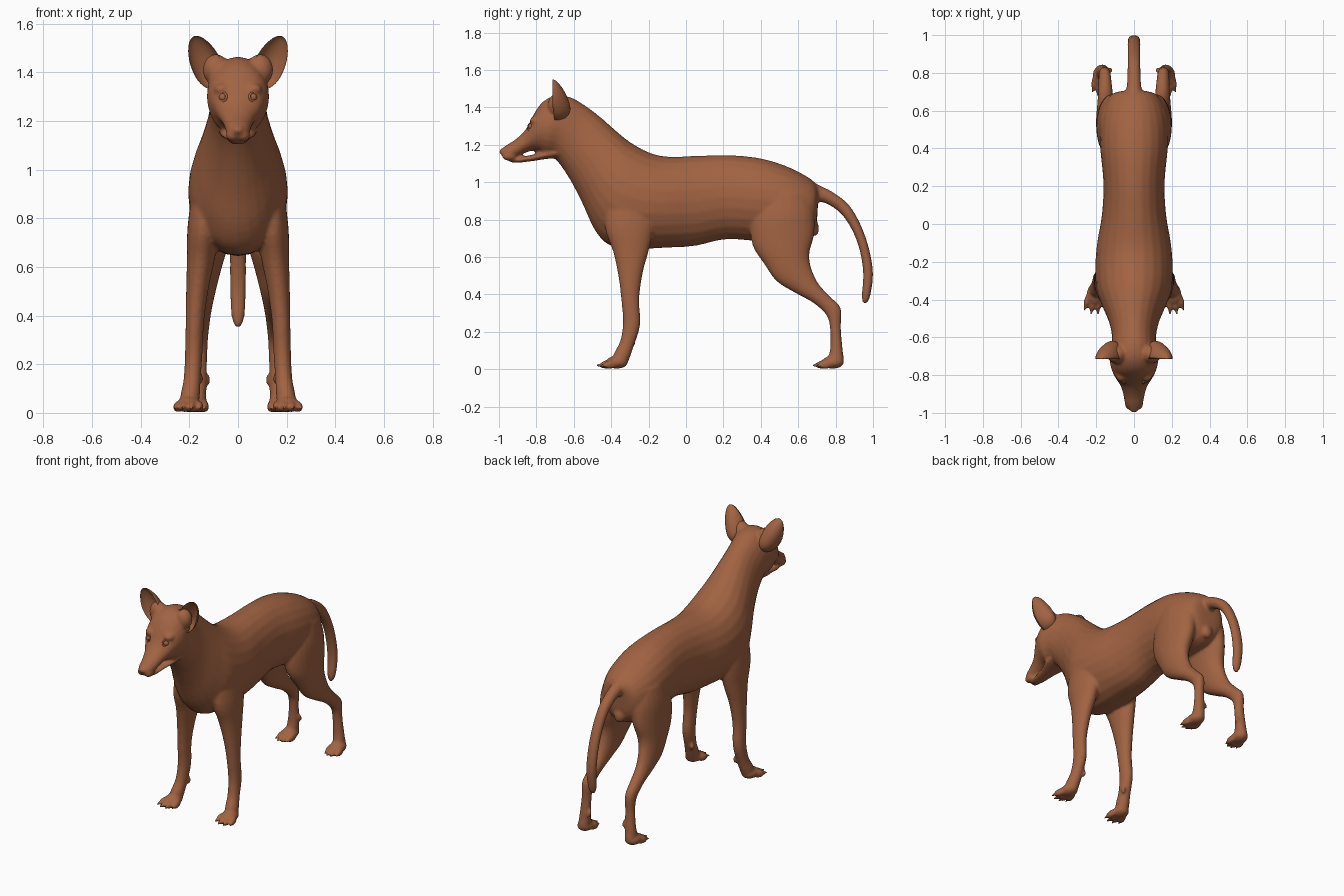
import bpy, bmesh, math
from mathutils import Vector, Matrix

mat = bpy.data.materials.new("brown_coat")
mat.diffuse_color = (0.36, 0.125, 0.055, 1)


def spline(rows, steps=4):
    """Catmull-Rom interpolation of rows of numbers."""
    out = []
    for i in range(len(rows) - 1):
        p0, p1 = rows[max(i - 1, 0)], rows[i]
        p2, p3 = rows[i + 1], rows[min(i + 2, len(rows) - 1)]
        for s in range(steps):
            t = s / steps
            out.append([0.5 * (2 * b + (c - a) * t + (2 * a - 5 * b + 4 * c - d) * t * t
                               + (3 * b - a - 3 * c + d) * t ** 3)
                        for a, b, c, d in zip(p0, p1, p2, p3)])
    return out + [list(rows[-1])]


def loft(bm, rows, side=1, n=24):
    """Each row: profile point (y, z), opposite point (y, z), x centre, half width."""
    rings = []
    for y1, z1, y2, z2, xc, hw in spline(rows):
        ring = []
        for k in range(n):
            a = 2 * math.pi * k / n
            s = math.sin(a)
            ring.append(bm.verts.new((side * (xc + hw * math.cos(a)),
                                      (y1 + y2) / 2 + (y1 - y2) / 2 * s,
                                      (z1 + z2) / 2 + (z1 - z2) / 2 * s)))
        rings.append(ring)
    for r, q in zip(rings, rings[1:]):
        for k in range(n):
            bm.faces.new((r[k], r[(k + 1) % n], q[(k + 1) % n], q[k]))
    bm.faces.new(rings[0])
    bm.faces.new(rings[-1])


def blob(bm, pos, size, yaw=0, pitch=0):
    m = (Matrix.Translation(pos) @ Matrix.Rotation(yaw, 4, 'Z')
         @ Matrix.Rotation(pitch, 4, 'X') @ Matrix.Diagonal((*size, 1)))
    bmesh.ops.create_uvsphere(bm, u_segments=20, v_segments=14, radius=1, matrix=m)


def finish(bm, name):
    bmesh.ops.recalc_face_normals(bm, faces=bm.faces)
    me = bpy.data.meshes.new(name)
    bm.to_mesh(me)
    bm.free()
    me.materials.append(mat)
    ob = bpy.data.objects.new(name, me)
    bpy.context.collection.objects.link(ob)
    me.polygons.foreach_set("use_smooth", [True] * len(me.polygons))
    return ob


# Torso, neck and head: top point, bottom point, half width
torso = [(0.705, 0.97, 0.705, 0.87, 0, 0.06), (0.67, 1.015, 0.69, 0.75, 0, 0.125),
         (0.55, 1.08, 0.62, 0.69, 0, 0.17), (0.40, 1.127, 0.45, 0.68, 0, 0.18),
         (0.22, 1.145, 0.22, 0.695, 0, 0.162), (0.05, 1.14, 0.05, 0.66, 0, 0.17),
         (-0.10, 1.137, -0.10, 0.65, 0, 0.195), (-0.20, 1.16, -0.25, 0.645, 0, 0.205),
         (-0.30, 1.215, -0.40, 0.66, 0, 0.198), (-0.38, 1.28, -0.485, 0.74, 0, 0.168),
         (-0.46, 1.35, -0.56, 0.90, 0, 0.135), (-0.54, 1.41, -0.63, 1.03, 0, 0.118)]
head = [(-0.62, 1.455, -0.70, 1.125, 0, 0.12), (-0.70, 1.462, -0.75, 1.14, 0, 0.128),
        (-0.765, 1.43, -0.78, 1.16, 0, 0.118), (-0.81, 1.37, -0.82, 1.168, 0, 0.098),
        (-0.855, 1.285, -0.865, 1.155, 0, 0.07), (-0.91, 1.23, -0.905, 1.135, 0, 0.056),
        (-0.96, 1.198, -0.945, 1.118, 0, 0.047), (-0.99, 1.175, -0.97, 1.125, 0, 0.03)]
jaw = [(-0.66, 1.20, -0.66, 1.13, 0, 0.08), (-0.74, 1.17, -0.74, 1.125, 0, 0.075),
       (-0.82, 1.147, -0.82, 1.113, 0, 0.05), (-0.90, 1.132, -0.90, 1.104, 0, 0.038),
       (-0.945, 1.125, -0.94, 1.107, 0, 0.022)]
tail = [(0.62, 1.04, 0.60, 0.88, 0, 0.07), (0.71, 0.985, 0.68, 0.89, 0, 0.045),
        (0.78, 0.95, 0.74, 0.89, 0, 0.036), (0.87, 0.88, 0.825, 0.835, 0, 0.034),
        (0.935, 0.77, 0.89, 0.74, 0, 0.034), (0.98, 0.64, 0.93, 0.63, 0, 0.034),
        (1.0, 0.51, 0.947, 0.51, 0, 0.033), (0.985, 0.39, 0.94, 0.395, 0, 0.026),
        (0.965, 0.35, 0.945, 0.352, 0, 0.008)]
# Legs: front point, back point, x centre, half width
front_leg = [(-0.42, 0.98, -0.17, 0.98, 0.12, 0.06), (-0.435, 0.77, -0.17, 0.77, 0.14, 0.067),
             (-0.39, 0.63, -0.20, 0.63, 0.153, 0.057), (-0.362, 0.5, -0.23, 0.52, 0.167, 0.046),
             (-0.347, 0.38, -0.25, 0.38, 0.177, 0.038), (-0.337, 0.25, -0.245, 0.24, 0.182, 0.036),
             (-0.352, 0.15, -0.275, 0.135, 0.188, 0.035), (-0.385, 0.085, -0.305, 0.05, 0.197, 0.04),
             (-0.39, 0.04, -0.32, 0.02, 0.20, 0.035)]
hind_leg = [(0.38, 0.95, 0.66, 0.93, 0.09, 0.085), (0.345, 0.80, 0.685, 0.84, 0.105, 0.092),
            (0.355, 0.665, 0.685, 0.72, 0.12, 0.08), (0.42, 0.56, 0.66, 0.62, 0.135, 0.066),
            (0.485, 0.47, 0.67, 0.54, 0.145, 0.054), (0.59, 0.405, 0.71, 0.455, 0.15, 0.043),
            (0.68, 0.355, 0.775, 0.385, 0.152, 0.036), (0.75, 0.29, 0.828, 0.325, 0.155, 0.032),
            (0.77, 0.22, 0.828, 0.22, 0.157, 0.03), (0.772, 0.12, 0.837, 0.11, 0.163, 0.034),
            (0.76, 0.06, 0.845, 0.04, 0.168, 0.037), (0.765, 0.03, 0.83, 0.015, 0.168, 0.03)]

bm = bmesh.new()
loft(bm, torso + head)
loft(bm, jaw)
loft(bm, tail)
blob(bm, (0, 0.675, 0.765), (0.04, 0.034, 0.055), 0, 0.3)      # rump bump
blob(bm, (0, -0.975, 1.163), (0.027, 0.024, 0.02))              # nose pad
for side in (1, -1):
    loft(bm, front_leg, side)
    loft(bm, hind_leg, side)
    blob(bm, (side * 0.022, -0.945, 1.14), (0.028, 0.04, 0.025))   # lips
    blob(bm, (side * 0.066, -0.80, 1.33), (0.033, 0.035, 0.025))   # brow
    blob(bm, (side * 0.09, -0.69, 1.41), (0.055, 0.05, 0.065))     # ear root
    # Paws: pad, four fanned toes with claws, dewclaw
    for px, py, spread, fan in ((0.203, -0.385, 0.029, 0.25), (0.172, 0.77, 0.024, 0.15)):
        blob(bm, (side * px, py + 0.015, 0.037), (0.048, 0.06, 0.034), side * 0.1)
        for k in range(4):
            off = k - 1.5
            yaw = fan * off * 0.5 + 0.1
            length = 0.05 - 0.008 * (abs(off) > 1)
            d = Vector((math.sin(yaw), -math.cos(yaw), 0))
            c = Vector((px + off * spread, py - 0.03 + 0.012 * (abs(off) > 1), 0.026))
            e = c + d * length
            blob(bm, (side * c.x, c.y, c.z), (0.017, length, 0.024), side * yaw, 0.12)
            blob(bm, (side * e.x, e.y, 0.022), (0.008, 0.02, 0.009), side * yaw, 0.3)
    blob(bm, (side * 0.125, 0.815, 0.135), (0.012, 0.012, 0.024), 0, 0.3)
    blob(bm, (side * 0.155, -0.285, 0.14), (0.012, 0.014, 0.024))
body = finish(bm, "body")

# Fuse everything into one smooth skin
bpy.context.view_layer.objects.active = body
body.select_set(True)
rm = body.modifiers.new("fuse", 'REMESH')
rm.mode, rm.voxel_size, rm.use_smooth_shade = 'VOXEL', 0.0085, True
sm = body.modifiers.new("relax", 'SMOOTH')
sm.factor, sm.iterations = 0.5, 5
for m in ("fuse", "relax"):
    bpy.ops.object.modifier_apply(modifier=m)

for side, tag in ((1, "left"), (-1, "right")):
    # Ear: a sphere whose front half is folded back to make a cup
    bm = bmesh.new()
    bmesh.ops.create_uvsphere(bm, u_segments=28, v_segments=20, radius=1)
    for v in bm.verts:
        u, d, w = v.co
        depth = 0.085 - 0.035 * w
        y = d * depth if d > 0 else -d * depth * 0.75
        width = 0.062 - 0.008 * w
        x, z = u * width, w * 0.118
        t = 0.42
        v.co = (side * (0.134 + x * math.cos(t) + z * math.sin(t)),
                -0.715 + y - 0.015 * (w < 0) * w,
                1.44 - x * math.sin(t) + z * math.cos(t))
    finish(bm, "ear_" + tag)

    # Eye: ball with lid ring
    bm = bmesh.new()
    blob(bm, (side * 0.061, -0.826, 1.297), (0.017, 0.017, 0.017))
    finish(bm, "eye_" + tag)
    bpy.ops.mesh.primitive_torus_add(major_radius=0.019, minor_radius=0.005,
                                     major_segments=24, minor_segments=8,
                                     location=(side * 0.063, -0.832, 1.297),
                                     rotation=(math.radians(75), 0, side * 0.65))
    lid = bpy.context.object
    lid.name = "eyelid_" + tag
    lid.data.materials.append(mat)
    bpy.ops.object.shade_smooth()
